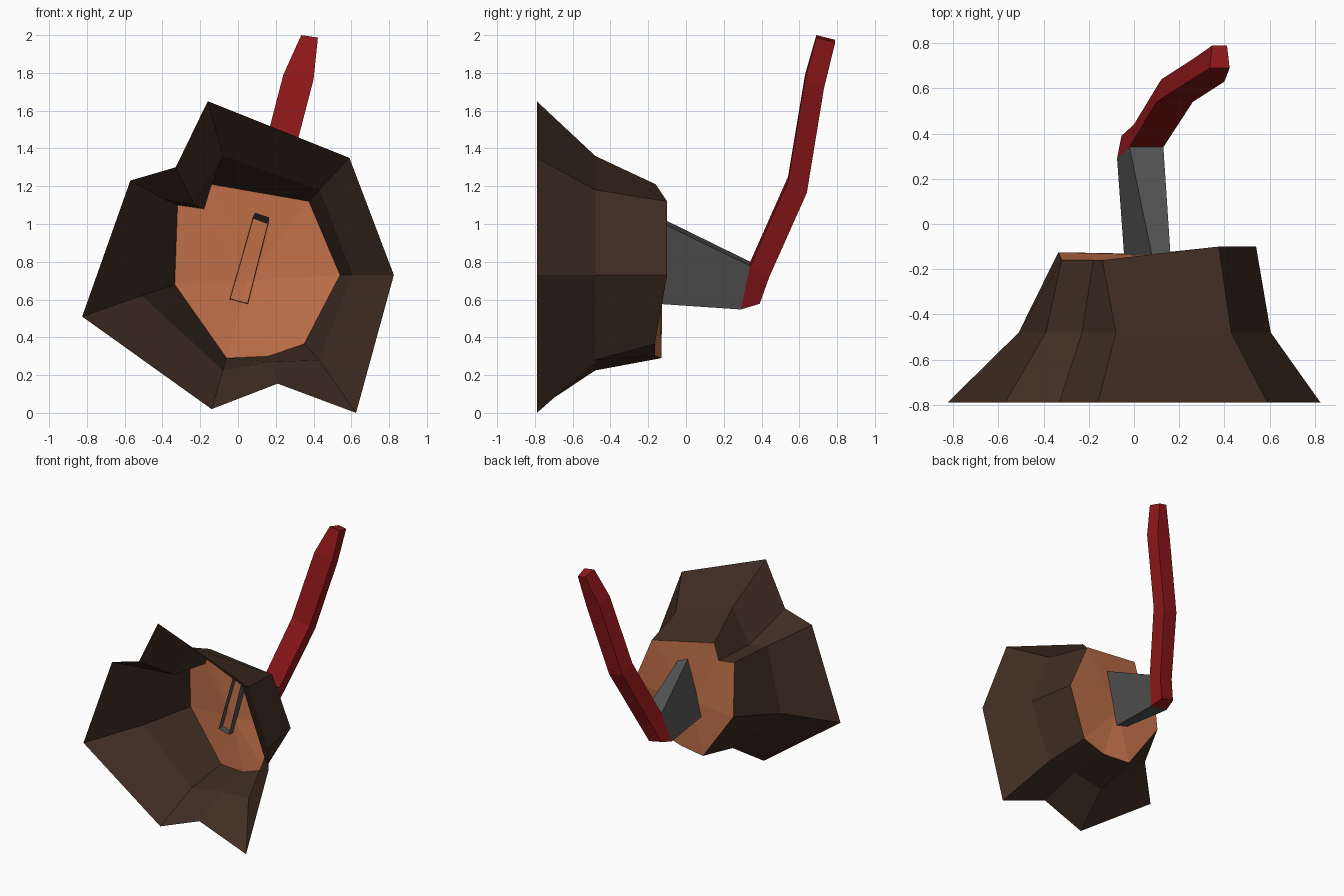
import bpy
from mathutils import Vector

if "Cube" in bpy.data.objects:
    bpy.data.objects.remove(bpy.data.objects["Cube"])


def material(name, rgb):
    m = bpy.data.materials.new(name)
    m.diffuse_color = (*rgb, 1)
    m.use_nodes = True
    m.node_tree.nodes["Principled BSDF"].inputs["Base Color"].default_value = m.diffuse_color
    return m


def build(name, verts, faces, mat):
    me = bpy.data.meshes.new(name)
    me.from_pydata(verts, [], faces)
    me.materials.append(mat)
    ob = bpy.data.objects.new(name, me)
    bpy.context.collection.objects.link(ob)
    return ob


def loft(name, rings, mat, caps=False):
    """Join matching closed rings with quads."""
    n = len(rings[0])
    faces = [(r * n + i, r * n + (i + 1) % n, (r + 1) * n + (i + 1) % n, (r + 1) * n + i)
             for r in range(len(rings) - 1) for i in range(n)]
    if caps:
        last = (len(rings) - 1) * n
        faces += [tuple(reversed(range(n))), tuple(range(last, last + n))]
    return build(name, [v for ring in rings for v in ring], faces, mat)


bark = material("bark", (0.05, 0.026, 0.016))
wood = material("cut_wood", (0.55, 0.17, 0.07))
red = material("red_paint", (0.28, 0.009, 0.010))
steel = material("steel", (0.085, 0.085, 0.085))

# stump outlines (x, z), anticlockwise seen from the back: flared root end, waist, cut end
root = [(-.16, 1.65), (.59, 1.35), (.825, .73), (.625, 0), (.21, .155),
        (-.14, .02), (-.825, .51), (-.57, 1.23), (-.33, 1.30)]
waist = [(-.08, 1.36), (.43, 1.18), (.605, .73), (.43, .28), (.18, .27),
         (-.08, .225), (-.51, .62), (-.39, 1.13), (-.23, 1.10)]
cut = [(-.14, -.16, 1.21), (.375, -.10, 1.12), (.54, -.10, .73), (.35, -.165, .365),
       (.16, -.165, .30), (-.06, -.13, .29), (-.335, -.125, .68), (-.32, -.16, 1.10),
       (-.18, -.16, 1.08)]

# hollow bark shell, open at the root end
loft("stump_bark", [[(x, -.79, z) for x, z in root],
                    [(x, -.48, z) for x, z in waist], cut], bark)

# cut face of the stump, slightly uneven
n = len(cut)
build("stump_cut_face", cut + [(.05, -.135, .70)],
      [(i, (i + 1) % n, n) for i in range(n)], wood)

# handle sections: front-left corner, width, rise of the back edge
sections = [((-.075, .29, .57), .15, .03), ((-.02, .34, .80), .15, -.06),
            ((.10, .54, 1.25), .16, -.06), ((.24, .63, 1.79), .16, -.05),
            ((.335, .69, 2.0), .088, -.025)]
rings = []
for corner, w, rise in sections:
    c = Vector(corner)
    inset = .13 * w
    tilt = -.15 * w
    rings.append([c, c + Vector((w, 0, tilt)),
                  c + Vector((w - inset, .10, tilt + rise)),
                  c + Vector((inset, .10, rise))])
loft("axe_handle", rings, red, caps=True)

# hollow blade from the handle through the cut face
edge = [(-.04, -.19, .605), (.05, -.19, .58), (.165, -.19, 1.035), (.09, -.19, 1.06)]
heel = [rings[0][0], rings[0][1], rings[1][1], rings[1][0]]
loft("axe_blade", [edge, heel], steel)
